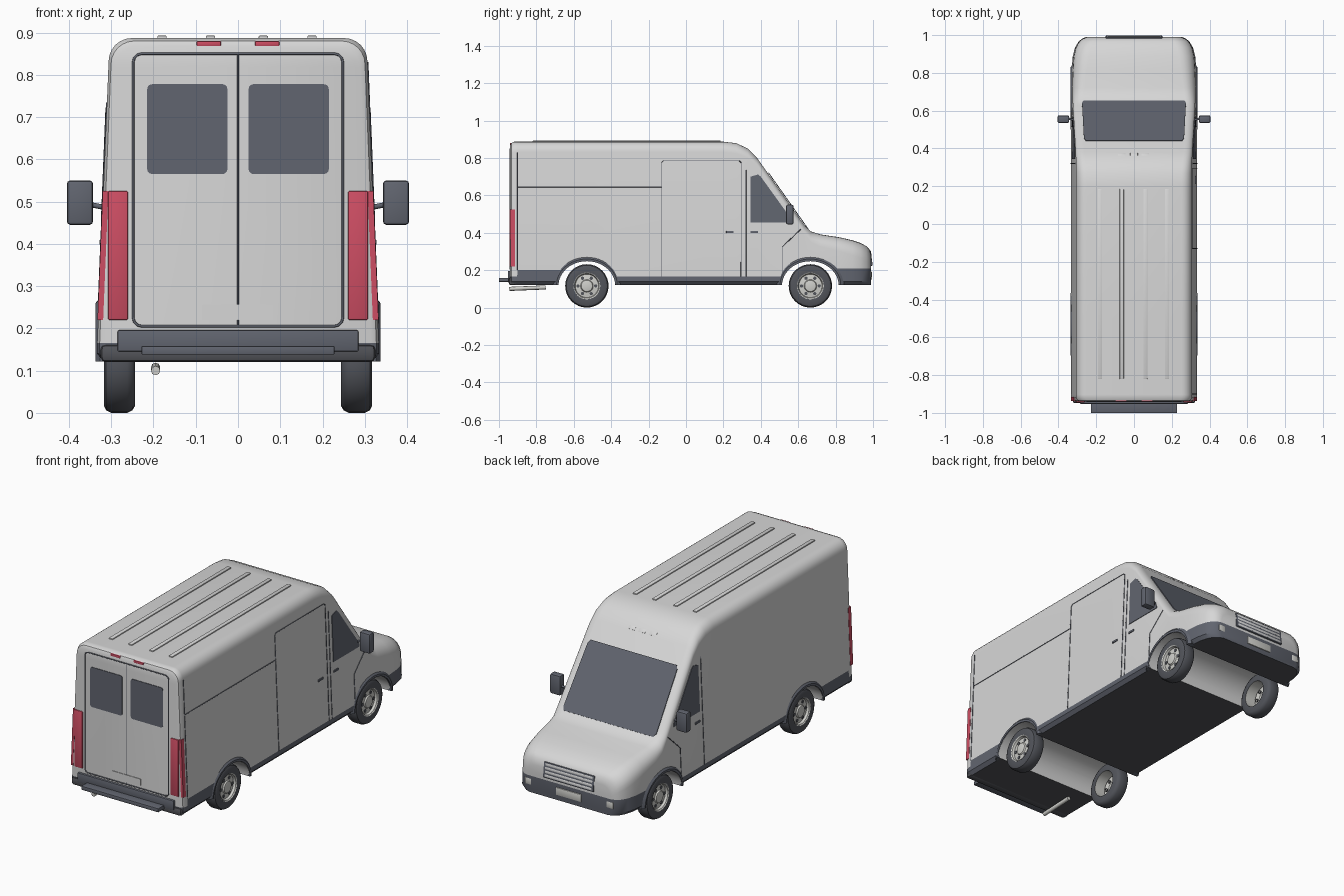
import bpy, bmesh, math
from mathutils import Matrix

if bpy.data.objects.get("Cube"):
    bpy.data.objects.remove(bpy.data.objects["Cube"])


def material(name, r, g, b):
    m = bpy.data.materials.new(name)
    m.use_nodes = True
    m.diffuse_color = (r, g, b, 1)
    m.node_tree.nodes["Principled BSDF"].inputs["Base Color"].default_value = (r, g, b, 1)
    return m


PAINT = material("light grey paint", .68, .68, .68)
TRIM = material("slate trim", .12, .13, .16)
UNDER = material("charcoal underside", .085, .088, .1)
TYRE = material("dark rubber", .085, .09, .105)
RED = material("red lamp", .61, .075, .125)
METAL = material("pale metal", .63, .63, .6)


def make(name, bm, *mats, smooth=True):
    bmesh.ops.recalc_face_normals(bm, faces=bm.faces)
    me = bpy.data.meshes.new(name)
    bm.to_mesh(me)
    bm.free()
    for m in mats:
        me.materials.append(m)
    ob = bpy.data.objects.new(name, me)
    bpy.context.collection.objects.link(ob)
    if smooth:
        smooth_shade(ob)
    return ob


def smooth_shade(ob):
    bpy.ops.object.select_all(action='DESELECT')
    bpy.context.view_layer.objects.active = ob
    ob.select_set(True)
    bpy.ops.object.shade_smooth_by_angle(angle=math.radians(35))


def box(name, x, y, z, mat, bevel=0.0, tilt=0.0):
    bm = bmesh.new()
    size = [b - a for a, b in (x, y, z)]
    bmesh.ops.create_cube(bm, size=1, matrix=Matrix.Diagonal((*size, 1)))
    if bevel:
        bmesh.ops.bevel(bm, geom=bm.edges[:], offset=bevel, segments=2, affect='EDGES', profile=.5)
    mid = [(a + b) / 2 for a, b in (x, y, z)]
    bm.transform(Matrix.Translation(mid) @ Matrix.Rotation(tilt, 4, 'X'))
    return make(name, bm, mat)


def plate(name, pts, push, mat):
    """Thin flat panel from an outline, thickened along push."""
    bm = bmesh.new()
    f = bm.faces.new([bm.verts.new(p) for p in pts])
    ext = bmesh.ops.extrude_face_region(bm, geom=[f])
    bmesh.ops.translate(bm, vec=push, verts=[v for v in ext["geom"] if isinstance(v, bmesh.types.BMVert)])
    return make(name, bm, mat, smooth=False)


def tube(name, pts, radius, mat, closed=False):
    cu = bpy.data.curves.new(name, 'CURVE')
    cu.dimensions = '3D'
    cu.bevel_depth, cu.bevel_resolution, cu.use_fill_caps = radius, 2, True
    sp = cu.splines.new('POLY')
    sp.points.add(len(pts) - 1)
    for p, c in zip(sp.points, pts):
        p.co = (*c, 1)
    sp.use_cyclic_u = closed
    cu.materials.append(mat)
    ob = bpy.data.objects.new(name, cu)
    bpy.context.collection.objects.link(ob)


def rounded(a0, a1, b0, b1, r):
    """Rounded rectangle outline in two dimensions."""
    out = []
    for k, (a, b) in enumerate(((a1 - r, b1 - r), (a0 + r, b1 - r), (a0 + r, b0 + r), (a1 - r, b0 + r))):
        for j in range(4):
            t = math.pi / 2 * (k + j / 3)
            out.append((a + r * math.cos(t), b + r * math.sin(t)))
    return out


def lathe(name, profile, x, y, z, side, mat, n=32):
    """Spin (radius, offset) pairs round a sideways axis."""
    bm = bmesh.new()
    rings = []
    for i in range(n):
        t = math.tau * i / n
        rings.append([bm.verts.new((side * (x + o), y + r * math.cos(t), z + r * math.sin(t))) for r, o in profile])
    for a, b in zip(rings, rings[1:] + rings[:1]):
        for j in range(len(profile) - 1):
            bm.faces.new((a[j], a[j + 1], b[j + 1], b[j]))
    bmesh.ops.remove_doubles(bm, verts=bm.verts[:], dist=1e-5)
    return make(name, bm, mat)


def wall(z):
    return .340 - .0406 * z


# Body shell: stations of (y, roof height, side inset, corner radius, trim height)
stations = [(-.94, .868, .018, .05, .165), (-.934, .88, .006, .055, .165), (-.918, .887, 0, .055, .165),
            (-.903, .887, 0, .055, .165), (-.9, .887, 0, .055, .2),
            (-.6, .887, 0, .055, .2), (-.5, .887, 0, .055, .165), (.2, .887, 0, .055, .165),
            (.27, .879, 0, .055, .165), (.33, .85, 0, .05, .165), (.38, .80, 0, .045, .165),
            (.63, .445, 0, .045, .165), (.665, .408, 0, .055, .17), (.72, .391, 0, .065, .205),
            (.82, .376, .004, .075, .21), (.89, .36, .01, .08, .21), (.935, .345, .022, .08, .21),
            (.965, .328, .04, .075, .21), (.982, .31, .06, .07, .21), (.99, .275, .085, .05, .21)]
bm = bmesh.new()
rings = []
for y, top, inset, r, sill in stations:
    half = [(wall(.12) - .018, .122), (wall(.15), .14), (wall(sill), sill)]
    corner = top - r
    for j in range(7):
        t = math.pi / 2 * j / 6
        half.append((wall(corner) - r + r * math.cos(t), corner + r * math.sin(t)))
    half = [(x - inset, z) for x, z in half]
    loop = half + [(-x, z) for x, z in reversed(half)]
    rings.append([bm.verts.new((x, y, z)) for x, z in loop])
n = len(rings[0])
for a, b in zip(rings, rings[1:]):
    for i in range(n):
        f = bm.faces.new((a[i], a[(i + 1) % n], b[(i + 1) % n], b[i]))
        f.material_index = 2 if i == n - 1 else 1 if i in (0, 1, n - 2, n - 3) else 0
for ring in (rings[0], rings[-1]):
    for i in range(n // 2 - 1):
        f = bm.faces.new((ring[i], ring[i + 1], ring[n - 2 - i], ring[n - 1 - i]))
        f.material_index = 1 if i < 2 else 0
body = make("body_shell", bm, PAINT, TRIM, UNDER, smooth=False)

# Wheel wells cut through the full width
AXLES = (-.53, .665)
HUB = .116
for y in AXLES:
    bm = bmesh.new()
    bmesh.ops.create_cone(bm, cap_ends=True, segments=48, radius1=1, radius2=1, depth=1,
                          matrix=Matrix.Translation((0, y, HUB)) @ Matrix.Diagonal((1, .152, .132, 1))
                          @ Matrix.Rotation(math.pi / 2, 4, 'Y'))
    cutter = make("well_cutter", bm, PAINT, smooth=False)
    cutter.hide_render = True
    mod = body.modifiers.new("well", 'BOOLEAN')
    mod.operation, mod.solver, mod.object = 'DIFFERENCE', 'EXACT', cutter
    bpy.context.view_layer.objects.active = body
    bpy.ops.object.modifier_apply(modifier=mod.name)
    bpy.data.objects.remove(cutter)
smooth_shade(body)

# Wheels and arch flares
tyre = [(.07, 0), (.1, 0), (.11, .006), (.116, .018), (.116, .056), (.11, .068), (.1, .073), (.07, .071)]
rim = [(.07, 0), (.072, .072), (.066, .068), (.062, .056), (.034, .06), (.03, .067), (.016, .07), (0, .07)]
for s, side in ((1, "left"), (-1, "right")):
    for y, end in zip(AXLES, ("rear", "front")):
        lathe(f"{end}_{side}_tyre", tyre, .244, y, HUB, s, TYRE)
        lathe(f"{end}_{side}_rim", rim, .244, y, HUB, s, METAL)
        for k in range(6):
            t = math.tau * k / 6
            lathe(f"{end}_{side}_rim_hole", [(0, .061), (.009, .061), (.009, .052)], .244,
                  y + .047 * math.cos(t), HUB + .047 * math.sin(t), s, TYRE, 10)
        bm = bmesh.new()
        arcs = []
        for k in range(25):
            c, d = math.cos(math.pi * k / 24), math.sin(math.pi * k / 24)
            arcs.append([bm.verts.new((s * x, y + a * c, HUB + .006 + b * d)) for x, a, b in
                         ((.30, .152, .126), (.336, .152, .126), (.337, .162, .138), (.326, .18, .151), (.30, .18, .151))])
        for a, b in zip(arcs, arcs[1:]):
            for j in range(5):
                bm.faces.new((a[j], a[(j + 1) % 5], b[(j + 1) % 5], b[j]))
        bm.faces.new(arcs[0])
        bm.faces.new(arcs[-1])
        make(f"{end}_{side}_arch_flare", bm, TRIM)

# Windscreen lying on the sloped front
slope = lambda y: .80 - 1.42 * (y - .38)
plate("windscreen", [(x, y, slope(y) + .004) for x, y in
                     ((-.275, .64), (-.265, .452), (-.255, .44), (.255, .44), (.265, .452), (.275, .64), (.265, .652), (-.265, .652))],
      (0, .003, .003), TRIM)


def seam(name, pts, s):
    tube(name, [(s * wall(z), y, z) for y, z in pts], .0023, TRIM)


# Cab doors, mirrors and lamps on both sides
for s, side in ((1, "left"), (-1, "right")):
    plate(f"{side}_cab_window", [(s * (wall(z) - .001), y, z) for y, z in
                                 ((.345, .455), (.565, .455), (.562, .475), (.40, .70), (.385, .712), (.345, .70))],
          (s * .004, 0, 0), TRIM)
    seam(f"{side}_cab_door_seam", [(.32, .165), (.32, .735)], s)
    seam(f"{side}_fender_seam", [(.515, .17), (.515, .325), (.615, .42)], s)
    box(f"{side}_cab_handle", sorted((s * .32, s * .328)), (.345, .385), (.398, .41), TRIM, .002)
    box(f"{side}_mirror", sorted((s * .343, s * .405)), (.535, .575), (.445, .55), TRIM, .008)
    tube(f"{side}_mirror_arm", [(s * .31, .55, .485), (s * .36, .56, .495)], .006, TRIM)
    box(f"{side}_tail_lamp", sorted((s * .26, s * .308)), (-.945, -.92), (.22, .525), RED, .004)
    plate(f"{side}_tail_lamp_wrap", [(s * (wall(z) - .012), y, z) for y, z in
                                     ((-.938, .22), (-.915, .22), (-.915, .525), (-.938, .525))], (s * .0135, 0, 0), RED)
    plate(f"{side}_rear_window", [(s * x, -.938, z) for x, z in rounded(.025, .215, .565, .778, .012)],
          (0, -.005, 0), TRIM)
    box(f"{side}_high_brake_lamp", sorted((s * .04, s * .098)), (-.941, -.92), (.867, .88), RED, .003)
    box(f"{side}_fog_lamp", sorted((s * .222, s * .262)), (.965, .991), (.16, .195), METAL, .004)

# Cargo seams and sliding door, left side only
seam("sliding_door_seam", [(-.13, .165), (-.13, .775), (-.12, .785), (.285, .785), (.295, .775), (.295, .165)], 1)
seam("belt_seam", [(-.90, .645), (-.13, .645)], 1)
seam("corner_seam", [(-.90, .2), (-.90, .83)], 1)
box("sliding_door_handle", (.32, .328), (.215, .255), (.398, .41), TRIM, .002)

# Rear doors, plate, bumper, step and exhaust
tube("rear_door_frame", [(x, -.94, z) for x, z in rounded(-.248, .248, .205, .85, .02)], .003, TRIM, True)
tube("rear_door_split", [(0, -.94, .205), (0, -.94, .85)], .0022, TRIM)
plate("rear_number_plate", [(x, -.938, z) for x, z in rounded(-.085, .083, .22, .256, .003)], (0, -.005, 0), PAINT)
box("rear_bumper_lower", (-.325, .325), (-.948, -.9), (.12, .162), UNDER, .012)
box("rear_bumper_upper", (-.285, .285), (-.952, -.92), (.145, .196), TRIM, .004)
box("rear_step", (-.228, .228), (-1.0, -.93), (.138, .158), TRIM, .002)
tube("exhaust_pipe", [(-.195, -.945, .1), (-.195, -.75, .108)], .011, METAL)

# Roof ribs and marker lamps
for x in (-.18, -.065, .06, .175):
    box("roof_rib", (x - .011, x + .011), (-.82, .185), (.88, .8925), PAINT, .002)
for x in (-.065, 0, .06):
    box("roof_marker", (x - .02, x + .02), (.357, .377), (.802, .812), PAINT, .001, -.785)

# Grille and front plate
box("grille_backing", (-.15, .15), (.968, .993), (.222, .305), TRIM, .004, .12)
for k in range(4):
    z, y = .236 + .019 * k, .991 - .0023 * k
    box("grille_slat", (-.14, .14), (y - .01, y + .006), (z - .0065, z + .0065), PAINT, .002, .12)
box("front_number_plate", (-.075, .075), (.98, .995), (.15, .19), METAL, .002)
